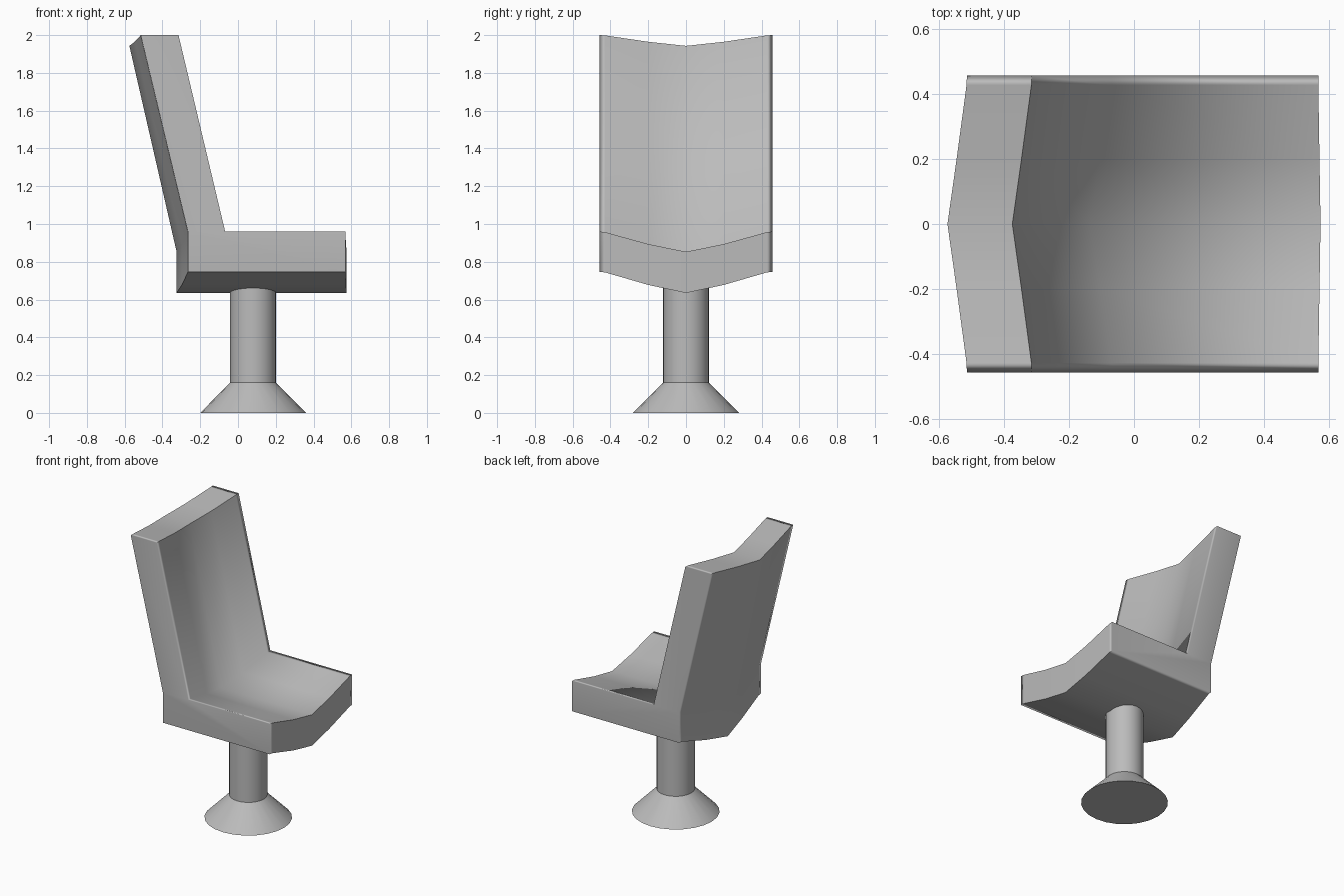
import bpy, bmesh, math

cube = bpy.data.objects.get("Cube")
if cube:
    bpy.data.objects.remove(cube, do_unlink=True)

grey = bpy.data.materials.new("plain grey")
grey.use_nodes = True
grey.diffuse_color = (0.5, 0.5, 0.5, 1)
grey.node_tree.nodes["Principled BSDF"].inputs["Base Color"].default_value = (0.5, 0.5, 0.5, 1)


def add_object(name, bm):
    bmesh.ops.recalc_face_normals(bm, faces=bm.faces)
    mesh = bpy.data.meshes.new(name)
    bm.to_mesh(mesh)
    bm.free()
    mesh.materials.append(grey)
    obj = bpy.data.objects.new(name, mesh)
    bpy.context.collection.objects.link(obj)
    return obj


# Seat shell: an L-shaped side profile swept across the width, sagging to the middle
# Each corner: x, z at the rim, then x shift and z drop at the middle, then sharp or soft
profile = [
    (-0.265, 0.747, -0.06, -0.112, True),
    (0.568, 0.747, 0.007, -0.112, True),
    (0.568, 0.96, 0.007, -0.107, True),
    (-0.068, 0.96, -0.067, -0.107, False),
    (-0.315, 2.0, -0.06, -0.057, True),
    (-0.515, 2.0, -0.06, -0.057, True),
    (-0.265, 0.96, -0.06, -0.107, False),
]
# Width stations: y, share of x shift, share of z drop
half = [(0.457, 0, 0), (0.428, 0.02, 0.03), (0.2, 0.53, 0.62)]
stations = [(-y, a, b) for y, a, b in half] + [(0, 1, 1)] + half[::-1]

bm = bmesh.new()
rings = [[bm.verts.new((x + dx * a, y, z + dz * b)) for x, z, dx, dz, _ in profile]
         for y, a, b in stations]
bm.faces.new(rings[0])
bm.faces.new(rings[-1][::-1])
count = len(profile)
for r, s in zip(rings, rings[1:]):
    for i in range(count):
        j = (i + 1) % count
        bm.faces.new((r[i], s[i], s[j], r[j]))
    for i in range(count):
        bm.edges.get((r[i], s[i])).smooth = not profile[i][4]
for f in bm.faces:
    f.smooth = True
seat = add_object("seat_shell", bm)
mod = seat.modifiers.new("even shading", "WEIGHTED_NORMAL")
mod.keep_sharp = True


# Round pedestal parts
def round_part(name, r_low, r_high, z_low, z_high):
    bm = bmesh.new()
    bmesh.ops.create_cone(bm, cap_ends=True, segments=24, radius1=r_low,
                          radius2=r_high, depth=z_high - z_low)
    bmesh.ops.translate(bm, verts=bm.verts, vec=(0.08, 0, (z_low + z_high) / 2))
    obj = add_object(name, bm)
    bpy.ops.object.select_all(action="DESELECT")
    obj.select_set(True)
    bpy.context.view_layer.objects.active = obj
    bpy.ops.object.shade_smooth_by_angle(angle=math.radians(35))


round_part("pole", 0.122, 0.122, 0.16, 0.69)
round_part("flared_base", 0.28, 0.122, 0, 0.16)
